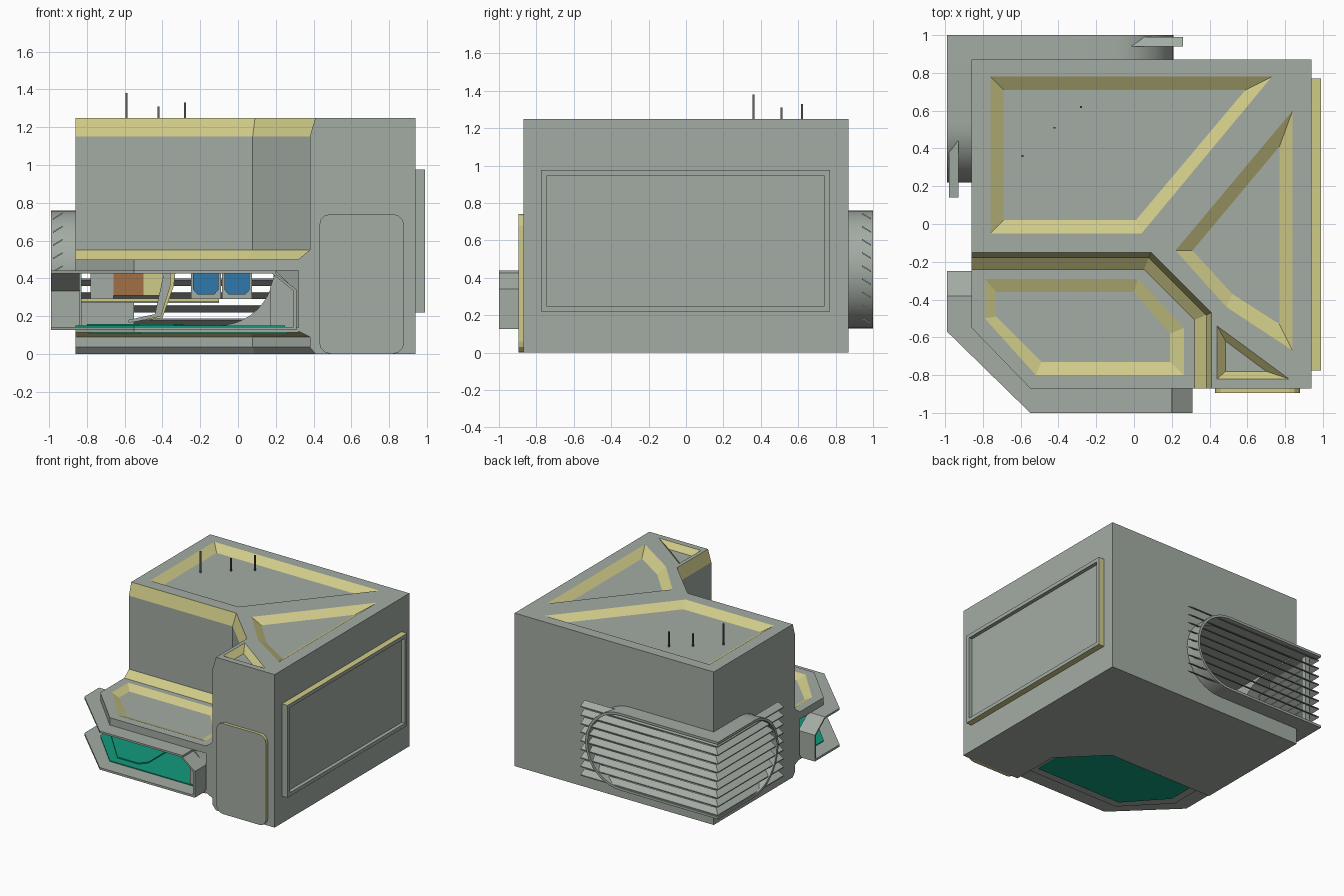
import bpy, bmesh, math
from mathutils import Vector

if "Cube" in bpy.data.objects:
    bpy.data.objects.remove(bpy.data.objects["Cube"])

COLS = [("grey paint", (.37, .41, .37)), ("pale yellow", (.63, .60, .25)),
        ("teal floor", (.006, .33, .20)), ("screen blue", (.03, .19, .42)),
        ("orange panel", (.36, .16, .06)), ("dark grey", (.12, .13, .12))]
MATS = []
for n, c in COLS:
    m = bpy.data.materials.new(n)
    m.diffuse_color = (*c, 1)
    m.use_nodes = True
    m.node_tree.nodes["Principled BSDF"].inputs["Base Color"].default_value = m.diffuse_color
    MATS.append(m)
GREY, YEL, TEAL, BLUE, ORANGE, DARK = range(6)


def loft(name, rings, mat=GREY):
    """Skin closed rings of points, cap both ends; mat is an index or rule(normal, centre)."""
    bm = bmesh.new()
    vs = [[bm.verts.new(p) for p in r] for r in rings]
    n = len(rings[0])
    for a, b in zip(vs, vs[1:]):
        for i in range(n):
            j = (i + 1) % n
            bm.faces.new((a[i], a[j], b[j], b[i]))
    bm.faces.new(vs[0])
    bm.faces.new(vs[-1])
    bmesh.ops.recalc_face_normals(bm, faces=bm.faces)
    bm.normal_update()
    for f in bm.faces:
        f.material_index = mat(f.normal, f.calc_center_median()) if callable(mat) else mat
    me = bpy.data.meshes.new(name)
    bm.to_mesh(me)
    bm.free()
    for m in MATS:
        me.materials.append(m)
    ob = bpy.data.objects.new(name, me)
    bpy.context.collection.objects.link(ob)
    return ob


def prism(name, pts, lo, hi, axis="z", mat=GREY):
    def put(p, h):
        return {"z": (p[0], p[1], h), "y": (p[0], h, p[1]), "x": (h, p[0], p[1])}[axis]
    return loft(name, [[put(p, h) for p in pts] for h in (lo, hi)], mat)


def box(name, x0, x1, y0, y1, z0, z1, mat=GREY):
    return prism(name, [(x0, y0), (x1, y0), (x1, y1), (x0, y1)], z0, z1, "z", mat)


def cut(ob, cutters):
    for c in cutters:
        c.hide_render = True
        m = ob.modifiers.new("cut", 'BOOLEAN')
        m.operation, m.solver, m.object = 'DIFFERENCE', 'EXACT', c
    dg = bpy.context.evaluated_depsgraph_get()
    me = bpy.data.meshes.new_from_object(ob.evaluated_get(dg))
    ob.modifiers.clear()
    ob.data = me
    for c in cutters:
        bpy.data.objects.remove(c)


def recess(outer, inner, top, depth):
    """Cutter for a sunken panel with sloping yellow walls."""
    return loft("panel_cutter", [[(x, y, z) for x, y in r] for r, z in
                ((outer, top + .05), (outer, top), (inner, top - depth))],
                lambda n, c: GREY if abs(n.z) > .95 else YEL)


# main block: outline with a cut front-left corner, stepped in and out by o
def outline(o, z):
    return [(x, y, z) for x, y in ((-.86, -.15 - o), (.09 - .414 * o, -.15 - o),
            (.41 - o, -.47 - .414 * o), (.41 - o, -.87), (.94, -.87), (.94, .87), (-.86, .87))]


def trim(n, c):
    front = c.x < .4 and c.y < -.1 and (n.y < -.1 or n.x < -.1) and c.x > -.855
    bands = .09 < c.z < .12 or .5 < c.z < .55 or 1.15 < c.z < 1.25
    return YEL if front and bands else GREY


LEVELS = [(0, 0), (.03, .035), (.03, .09), (.09, .12), (.09, .5), (.03, .55), (.03, 1.15), (0, 1.25)]
body = loft("main_block", [outline(o, z) for o, z in LEVELS], trim)

# intake openings round the back-left corner
ZC, R = .445, .315


def half_stadium(start, end, r):
    s = 1 if end > start else -1
    c = end - s * R
    arc = [math.pi / 2 - math.pi * i / 20 for i in range(21)]
    return [(start, ZC + r)] + [(c + s * r * math.cos(a), ZC + r * math.sin(a)) for a in arc] + [(start, ZC - r)]


cut(body, [
    recess([(-.76, .78), (.73, .78), (.04, -.05), (-.76, -.05)],
           [(-.69, .71), (.59, .71), (.01, .02), (-.69, .02)], 1.25, .045),
    recess([(.84, .6), (.22, -.14), (.49, -.44), (.84, -.67)],
           [(.77, .41), (.31, -.14), (.52, -.37), (.77, -.53)], 1.25, .045),
    recess([(.44, -.54), (.44, -.82), (.82, -.82)],
           [(.485, -.62), (.485, -.78), (.7, -.78)], 1.25, .045),
    box("room_cutter", -.83, .2, -.6, .3, .15, .44),
    box("intake_room_cutter", -.831, .201, -.1, .84, .149, .75),
    prism("back_intake_cutter", half_stadium(-1.1, .21, R - .02), .8, 1.05, "y"),
    prism("side_intake_cutter", half_stadium(1.1, .22, R - .02), -1.05, -.8, "x")])

# intake rims, corner post and slats
for nm, s, e, lo, hi, ax in (("back_intake_rim", -.99, .21, .85, 1.0, "y"),
                             ("side_intake_rim", 1.0, .22, -.99, -.84, "x")):
    rim = prism(nm, half_stadium(s, e, R) + half_stadium(s, e, R - .02)[::-1], lo, hi, ax)
    bpy.context.view_layer.objects.active = rim
    rim.select_set(True)
    bpy.ops.object.shade_smooth_by_angle(angle=math.radians(30))
    rim.select_set(False)
box("intake_corner_post", -.93, -.89, .9, .94, .14, .75)
SECT = [(.01, 0), (.06, .03), (.06, .038), (.01, .008)]
for i in range(9):
    z = .15 + .07 * i
    loft("intake_slat", [[(.26, 1 - d, z + h) for d, h in SECT],
                         [(-.99 + d, 1 - d, z + h) for d, h in SECT],
                         [(-.99 + d, .14, z + h) for d, h in SECT]])

# canopy roof and floor slabs of the front bay
SLAB = [(-.86, -.2), (-.86, -.55), (-.55, -.87), (.32, -.87), (.32, -.5), (.06, -.2)]
HEX = [(-.79, -.29), (.02, -.29), (.265, -.55), (.265, -.8), (-.52, -.8), (-.79, -.5)]
HEX_IN = [(-.73, -.36), (0, -.36), (.19, -.58), (.19, -.73), (-.49, -.73), (-.73, -.49)]
canopy = prism("canopy_slab", SLAB, .44, .5)
cut(canopy, [recess(HEX, HEX_IN, .5, .03)])
prism("floor_slab", SLAB, .112, .14)
prism("floor_underside", HEX, .105, .112, "z", TEAL)
prism("floor_top", [(-.86, -.3), (-.86, -.55), (-.55, -.87), (.25, -.87), (.25, -.5), (.05, -.3)],
      .142, .149, "z", TEAL)
prism("floor_plate", [(-.8, -.5), (-.53, -.8), (-.34, -.8), (-.29, -.74), (-.29, -.5)], .149, .158, "z", TEAL)

# bay frame: thin plates above and below, chamfered end caps
prism("bay_top_plate", [(-.99, -.38), (-.99, -.57), (-.55, -1), (.2, -1), (.2, -.6), (-.6, -.38)], .425, .44)
prism("bay_bottom_plate", [(-.99, -.25), (-.99, -.57), (-.55, -1), (.31, -1), (.31, -.6), (-.6, -.25)], .125, .142)


def cap(a, b):
    t = .015 if b > a else -.015
    return [(a, .44), (b, .34), (b, .13), (b - t, .13), (b - t, .333), (a, .425)]


prism("bay_right_cap", cap(.18, .31), -1, -.84, "y")
prism("bay_left_cap", cap(-.38, -.25), -.99, -.84, "x")
prism("bay_inner_wall", [(.17, .14), (.31, .14), (.31, .33), (.2, .44), (.17, .35)], -.86, -.5, "y")

# framed panel on the right side
panel = box("side_panel", .93, .99, -.775, .77, .22, .975,
            lambda n, c: YEL if abs(n.z) > .5 or n.y > .5 else GREY)
cut(panel, [box("panel_cutter", .96, 1.1, -.745, .74, .25, .945)])

# front door with rounded corners
door = []
for cx, cz, a0 in ((.82, .68, 0), (.49, .68, 90), (.49, .06, 180), (.82, .06, 270)):
    for k in range(4):
        a = math.radians(a0 + 30 * k)
        door.append((cx + .06 * math.cos(a), cz + .06 * math.sin(a)))
prism("front_door", door, -.895, -.86, "y", lambda n, c: GREY if abs(n.y) > .5 else YEL)

# aerials
for x, y, top in ((-.59, .36, 1.38), (-.42, .51, 1.31), (-.28, .62, 1.33)):
    box("aerial", x - .005, x + .005, y - .005, y + .005, 1.2, top, DARK)

# control room inside: desk, screens, cabinet and bent support
box("desk", -.83, -.1, -.08, .08, .27, .285)
box("desk_edge", -.83, -.1, -.088, -.08, .278, .294, YEL)
box("desk_base", -.83, -.55, -.06, .06, .15, .27)
box("back_cabinet", -.78, -.66, .0, .1, .285, .44)
box("orange_cabinet", -.66, -.5, .0, .1, .31, .44, ORANGE)
box("yellow_cabinet", -.5, -.4, .0, .1, .31, .44, YEL)
for x in (-.17, -.005):
    box("screen_case", x - .08, x + .08, .05, .08, .29, .45)
    c = [(x - .067, .435), (x - .067, .34), (x - .045, .315), (x + .045, .315), (x + .067, .34), (x + .067, .435)]
    prism("screen", c, .042, .05, "y", BLUE)
prism("bent_support", [(-.39, .44), (-.33, .44), (-.34, .36), (-.4, .19), (-.58, .165), (-.58, .18), (-.44, .21)],
      -.3, -.2, "y")
prism("bent_support_trim", [(-.36, .44), (-.33, .44), (-.34, .36), (-.4, .19), (-.58, .165), (-.41, .2), (-.36, .36)],
      -.308, -.3, "y", YEL)
